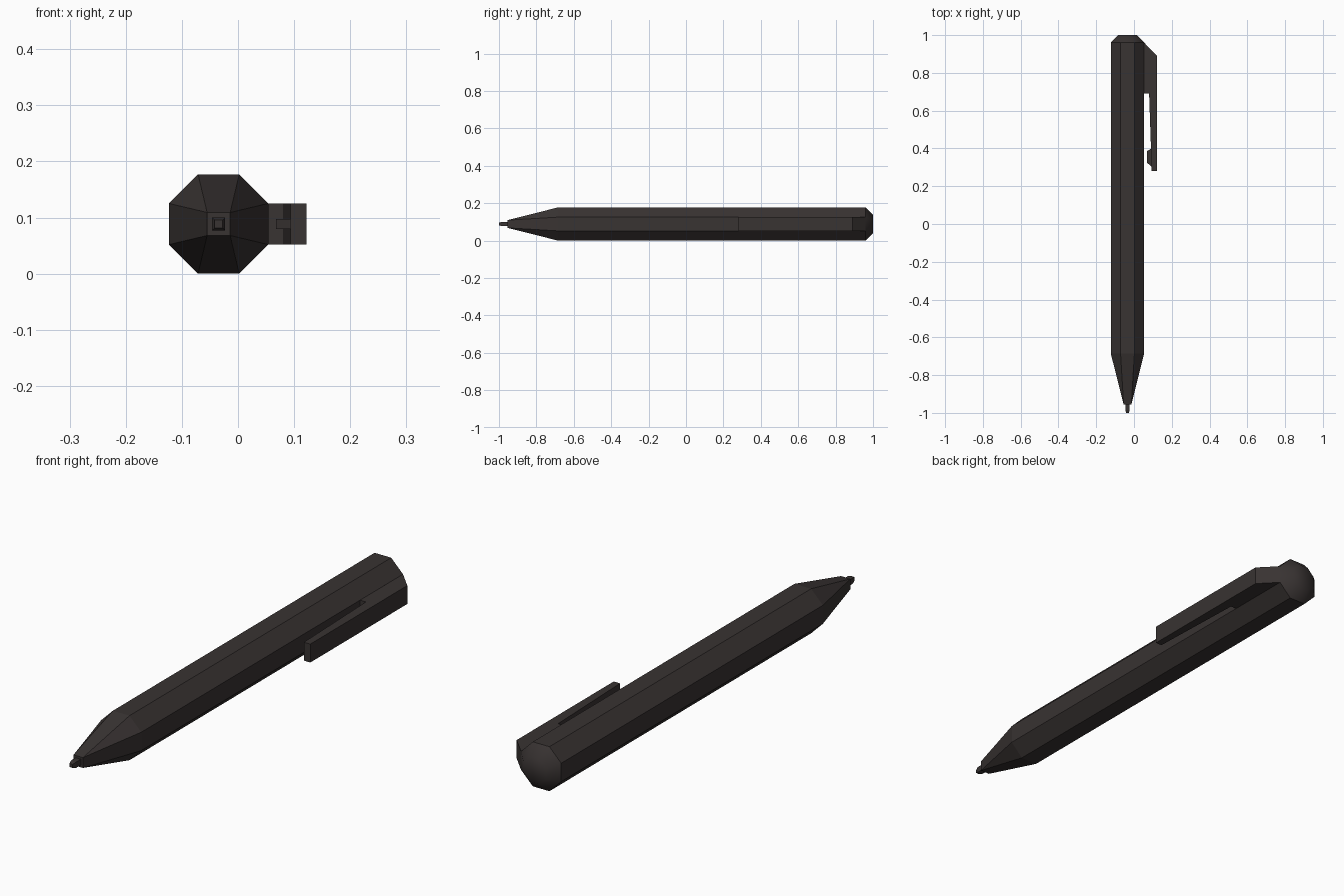
import bpy, bmesh
from math import cos, sin, pi, copysign

cube = bpy.data.objects.get("Cube")
if cube:
    bpy.data.objects.remove(cube, do_unlink=True)

CX, CZ, R = -0.0345, 0.0885, 0.0885   # barrel axis and flat-to-flat radius
FACET = R * 0.414                     # half the width of one barrel facet

mat = bpy.data.materials.new("dark charcoal plastic")
mat.use_nodes = True
colour = (0.04, 0.033, 0.032, 1)
mat.diffuse_color = colour
mat.node_tree.nodes["Principled BSDF"].inputs["Base Color"].default_value = colour


def finish(name, bm):
    bmesh.ops.remove_doubles(bm, verts=bm.verts, dist=1e-5)
    bmesh.ops.recalc_face_normals(bm, faces=bm.faces)
    mesh = bpy.data.meshes.new(name)
    bm.to_mesh(mesh)
    bm.free()
    mesh.materials.append(mat)
    obj = bpy.data.objects.new(name, mesh)
    bpy.context.collection.objects.link(obj)
    return obj


def octagon(r):
    angles = [pi / 8 + k * pi / 4 for k in range(8)]
    return [(r / cos(pi / 8) * cos(a), r / cos(pi / 8) * sin(a)) for a in angles]


def square(r):
    # eight points paired up on four corners, so it joins an octagon
    return [(copysign(r, x), copysign(r, z)) for x, z in octagon(1)]


def loft(name, sections, start_cap=True, end_cap=True):
    bm = bmesh.new()
    rings = [[bm.verts.new((CX + x, y, CZ + z)) for x, z in pts] for y, pts in sections]
    for a, b in zip(rings, rings[1:]):
        for i in range(8):
            j = (i + 1) % 8
            bm.faces.new((a[i], a[j], b[j], b[i]))
    if start_cap:
        bm.faces.new(rings[0])
    if end_cap:
        bm.faces.new(rings[-1])
    return finish(name, bm)


def plate(name, outline, half):
    # outline in x, y extruded across z about the barrel axis
    bm = bmesh.new()
    face = bm.faces.new([bm.verts.new((x, y, CZ - half)) for x, y in outline])
    out = bmesh.ops.extrude_face_region(bm, geom=[face])
    verts = [v for v in out["geom"] if isinstance(v, bmesh.types.BMVert)]
    bmesh.ops.translate(bm, verts=verts, vec=(0, 0, 2 * half))
    return finish(name, bm)


# Barrel with tapered nose
loft("barrel", [(-0.955, square(0.0205)), (-0.685, octagon(R)), (0.96, octagon(R))],
     end_cap=False)

# Writing tip
loft("writing_tip", [(-1.0, square(0.007)), (-0.985, square(0.0115)), (-0.95, square(0.0115))])

# Softly shaded end cap
cap = loft("end_cap", [(0.96, octagon(R)), (1.0, octagon(0.05))], start_cap=False)
for poly in cap.data.polygons:
    poly.use_smooth = True

# Pocket clip: root block, sloped shoulder and long arm
plate("pocket_clip", [(0.04, 0.69), (0.08, 0.69), (0.094, 0.28), (0.122, 0.28),
                      (0.122, 0.89), (0.054, 0.96), (0.04, 0.96)], FACET)

# Gripping bump under the arm
plate("clip_bump", [(0.1, 0.30), (0.092, 0.305), (0.068, 0.325), (0.068, 0.385),
                    (0.092, 0.40), (0.1, 0.40)], 0.0085)
